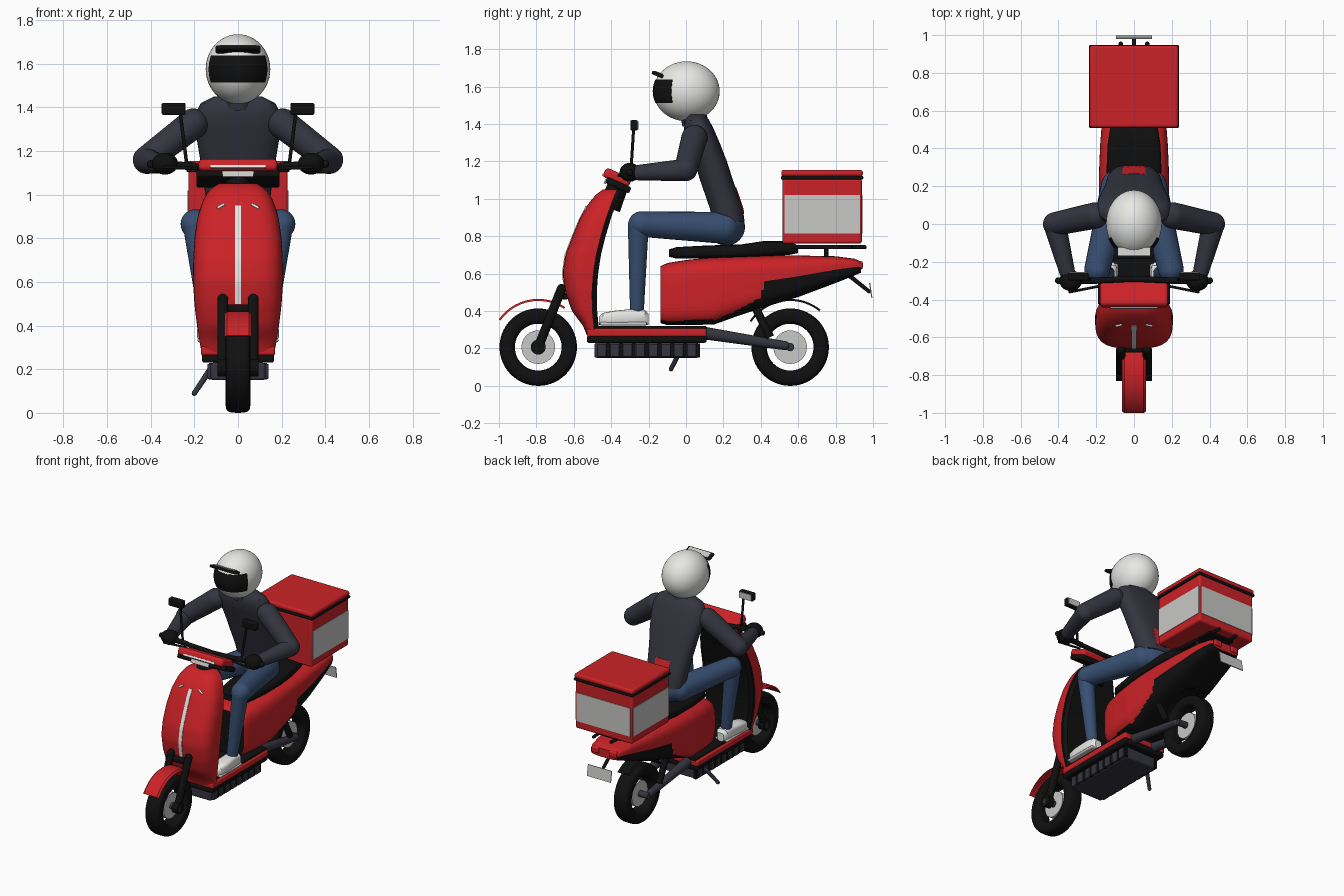
import bpy, bmesh, math
from mathutils import Vector, Matrix

if "Cube" in bpy.data.objects:
    bpy.data.objects.remove(bpy.data.objects["Cube"])


def material(name, r, g, b):
    m = bpy.data.materials.new(name)
    m.use_nodes = True
    m.diffuse_color = (r, g, b, 1)
    m.node_tree.nodes["Principled BSDF"].inputs["Base Color"].default_value = (r, g, b, 1)
    return m


RED = material("bright red", .6, .016, .02)
BLACK = material("black", .005, .005, .005)
WHITE = material("white", .8, .8, .78)
GREY = material("light grey", .58, .58, .57)
STEEL = material("dark steel", .035, .035, .05)
JACKET = material("slate jacket", .035, .035, .052)
DENIM = material("blue denim", .04, .08, .17)
SIDES = (-1, 1)


def finish(name, bm, *mats, bevel=0):
    me = bpy.data.meshes.new(name)
    bmesh.ops.recalc_face_normals(bm, faces=bm.faces)
    bm.to_mesh(me)
    bm.free()
    for m in mats:
        me.materials.append(m)
    ob = bpy.data.objects.new(name, me)
    bpy.context.collection.objects.link(ob)
    if bevel:
        mod = ob.modifiers.new("bevel", "BEVEL")
        mod.width, mod.segments = bevel, 3
    return ob


def box(name, c, s, mat, bevel=0, tilt=0):
    bm = bmesh.new()
    bmesh.ops.create_cube(bm, size=1, matrix=Matrix.Diagonal((*s, 1)))
    ob = finish(name, bm, mat, bevel=bevel)
    ob.location, ob.rotation_euler = c, (tilt, 0, 0)
    return ob


def ball(name, c, s, mat):
    bm = bmesh.new()
    bmesh.ops.create_uvsphere(bm, u_segments=40, v_segments=24, radius=1,
                              matrix=Matrix.Translation(c) @ Matrix.Diagonal((*s, 1)))
    return finish(name, bm, mat)


def rod(name, a, b, r1, r2, mat, round_ends=False):
    a, b = Vector(a), Vector(b)
    turn = (b - a).to_track_quat('Z', 'Y').to_matrix().to_4x4()
    bm = bmesh.new()
    bmesh.ops.create_cone(bm, cap_ends=True, segments=24, radius1=r1, radius2=r2,
                          depth=(b - a).length, matrix=Matrix.Translation((a + b) / 2) @ turn)
    if round_ends:
        for p, r in ((a, r1), (b, r2)):
            bmesh.ops.create_uvsphere(bm, u_segments=24, v_segments=14, radius=r,
                                      matrix=Matrix.Translation(p) @ turn)
    return finish(name, bm, mat)


def loft(name, rings, *mats, rule=None, closed=False, bevel=0):
    bm = bmesh.new()
    vs = [[bm.verts.new(p) for p in ring] for ring in rings]
    n = len(vs[0])
    pairs = list(zip(vs, vs[1:])) + ([(vs[-1], vs[0])] if closed else [])
    for u, v in pairs:
        for i in range(n):
            j = (i + 1) % n
            bm.faces.new((u[i], u[j], v[j], v[i]))
    if not closed:
        bm.faces.new(vs[0])
        bm.faces.new(vs[-1])
    if rule:
        bmesh.ops.recalc_face_normals(bm, faces=bm.faces)
        for f in bm.faces:
            f.material_index = rule(f.calc_center_median(), f.normal)
    return finish(name, bm, *mats, bevel=bevel)


def at(rows, k):
    """Linear lookup of a table whose first column is the key."""
    for a, b in zip(rows, rows[1:]):
        if k <= b[0]:
            t = max(0, (k - a[0]) / (b[0] - a[0]))
            return [p + (q - p) * t for p, q in zip(a, b)]
    return list(rows[-1])


def oval(n, e, turn=2 * math.pi):
    """Rounded unit outline; turn = pi gives only its upper half."""
    last = n if turn > 6 else n - 1
    power = lambda c: math.copysign(abs(c) ** e, c)
    return [(power(math.cos(turn * i / last)), power(math.sin(turn * i / last))) for i in range(n)]


def span(a, b, n):
    return [a + (b - a) * i / n for i in range(n + 1)]


# Wheels, mudguards
def wheel(name, y):
    z, rings = .207, []
    for a in span(0, 2 * math.pi, 56)[:-1]:
        rings.append([(.057 * u, y + (.166 + .041 * v) * math.cos(a), z + (.166 + .041 * v) * math.sin(a))
                      for u, v in oval(20, .6)])
    loft(name + "_tyre", rings, BLACK, closed=True)
    rod(name + "_disc", (-.022, y, z), (.022, y, z), .09, .09, GREY)
    rod(name + "_axle", (-.095, y, z), (.095, y, z), .022, .022, STEEL)


def mudguard(name, y, w, a0, a1, mat):
    rings = []
    for d in span(a0, a1, 20):
        c, s = math.cos(math.radians(d)), math.sin(math.radians(d))
        rings.append([(x, y + r * c, .207 + r * s) for x, r in
                      ((-w, .247), (-w * .8, .258), (w * .8, .258), (w, .247), (w * .8, .25), (-w * .8, .25))])
    loft(name, rings, mat)


wheel("front_wheel", -.79)
wheel("rear_wheel", .557)
mudguard("front_mudguard", -.79, .063, 145, 56, RED)
mudguard("rear_mudguard", .557, .05, 147, 51, BLACK)

# Fork, swing arm, shocks
for s in SIDES:
    rod("fork_leg", (s * .07, -.79, .207), (s * .07, -.665, .52), .025, .025, BLACK, True)
    rod("fork_hub", (s * .05, -.79, .207), (s * .095, -.79, .207), .04, .04, BLACK)
    rod("swing_arm", (s * .085, .08, .285), (s * .085, .53, .215), .034, .024, STEEL, True)
    rod("rear_shock", (s * .1, .35, .46), (s * .1, .45, .26), .022, .022, BLACK)
box("fork_bridge", (0, -.655, .48), (.13, .05, .035), BLACK, .01)
rod("side_stand", (-.12, -.02, .21), (-.2, -.08, .09), .014, .012, STEEL, True)

# Leg shield: z, half width, front y, back y
SHIELD = [(.27, .165, -.53, -.488), (.32, .175, -.55, -.492), (.4, .188, -.61, -.5), (.5, .2, -.645, -.502),
          (.6, .206, -.66, -.495), (.7, .205, -.645, -.48), (.8, .2, -.607, -.455), (.9, .185, -.565, -.425),
          (.97, .162, -.525, -.4), (1.02, .135, -.485, -.38), (1.05, .09, -.445, -.37)]
half = oval(28, .6, math.pi)
levels = span(.27, 1.05, 32)
rings, liner = [], []
for z in levels:
    _, w, f, b = at(SHIELD, z)
    rings.append([(w * u, b + (f - b) * v, z) for u, v in half])
    liner.append([(x, y, z) for x, y in ((-w * .97, b - .01), (w * .97, b - .01),
                                         (w * .85, b + .025), (-w * .85, b + .025))])
loft("leg_shield", rings, RED, BLACK, rule=lambda c, n: int(n.y > .7))
loft("shield_liner", liner, BLACK)
stripe = []
for z in span(.5, .95, 20):
    y = at(SHIELD, z)[2]
    stripe.append([(-.013, y - .004, z), (.013, y - .004, z), (.013, y + .004, z), (-.013, y + .004, z)])
loft("shield_stripe", stripe, WHITE)
for s in SIDES:
    rod("shield_slash", (s * .062, -.533, .957), (s * .095, -.54, .938), .006, .006, WHITE)

# Footboard and battery case
box("footboard", (0, -.21, .285), (.34, .64, .045), RED, .012)
box("footboard_mat", (0, -.2, .31), (.31, .62, .02), BLACK, .005)
box("footboard_base", (0, -.21, .25), (.33, .64, .04), BLACK, .012)
box("battery_case", (0, -.21, .19), (.25, .56, .08), STEEL, .012)
for i in range(8):
    y = -.45 + i * .0686
    for s in SIDES:
        box("battery_fin", (s * .128, y, .19), (.024, .048, .07), STEEL, .005)
        box("battery_groove", (s * .123, y + .034, .19), (.02, .02, .075), BLACK)

# Rear body: y, half width, bottom z, top z, colour split z
BODY = [(-.135, .14, .335, .64, 0), (-.1, .155, .325, .657, 0), (0, .172, .325, .673, 0), (.15, .185, .328, .688, .335),
        (.28, .185, .375, .694, .41), (.4, .18, .415, .697, .47), (.41, .18, .418, .697, .54), (.6, .165, .475, .697, .585),
        (.8, .14, .55, .693, .615), (.9, .12, .59, .68, .63), (.935, .105, .605, .665, .635)]
rings = []
for y in span(-.135, .935, 60):
    _, w, lo, hi, _ = at(BODY, y)
    rings.append([(w * u, y, (lo + hi) / 2 + (hi - lo) / 2 * v) for u, v in oval(64, .5)])
loft("rear_body", rings, RED, BLACK,
     rule=lambda c, n: int(n.z < -.75 or n.y < -.9 or c.z < at(BODY, c.y)[4]))

# Saddle: y, half width, bottom z, top z
SEAT = [(-.09, .09, .69, .73), (-.05, .12, .68, .742), (.1, .14, .68, .75), (.3, .145, .685, .757),
        (.42, .14, .69, .775), (.55, .12, .7, .775), (.6, .1, .71, .75)]
loft("saddle", [[(w * u, y, (a + b) / 2 + (b - a) / 2 * v) for u, v in oval(32, .55)]
                for y, w, a, b in SEAT], BLACK)

# Tail: rack, lamps, number plate
box("rack_plate", (0, .66, .74), (.2, .46, .018), BLACK, .004)
for s in SIDES:
    rod("rack_rail", (s * .12, .41, .742), (s * .07, .955, .742), .011, .011, BLACK, True)
    rod("rack_strut", (s * .09, .75, .66), (s * .09, .75, .74), .012, .012, BLACK)
    box("tail_lamp", (s * .07, .93, .645), (.06, .03, .045), RED, .01)
rod("plate_stem", (0, .86, .6), (0, .985, .5), .012, .01, BLACK)
box("number_plate", (0, .988, .51), (.19, .006, .08), GREY, 0, .15)

# Delivery box
box("cargo_box", (0, .728, .935), (.455, .425, .35), RED, .014)
box("cargo_seal", (0, .728, 1.113), (.474, .44, .018), BLACK, .006)
box("cargo_lid", (0, .728, 1.137), (.47, .436, .036), RED, .014)
for s in SIDES:
    box("cargo_side_panel", (s * .228, .728, .917), (.006, .405, .205), GREY)
box("cargo_back_panel", (0, .941, .917), (.43, .006, .205), GREY)

# Steering head, lamps, handlebar, mirrors
TILT = math.radians(-24)
box("steering_head", (0, -.368, 1.113), (.36, .15, .055), RED, .018, TILT)
box("steering_head_base", (0, -.362, 1.073), (.38, .14, .035), BLACK, .01, TILT)
box("light_bar", (0, -.443, 1.128), (.25, .009, .014), WHITE, 0, TILT)
box("headlamp", (0, -.43, 1.093), (.14, .012, .026), GREY, 0, TILT)
rod("steering_column", (0, -.41, .95), (0, -.36, 1.08), .06, .055, BLACK)
for s in SIDES:
    rod("handlebar", (0, -.29, 1.115), (s * .22, -.3, 1.13), .016, .016, BLACK)
    rod("grip", (s * .2, -.3, 1.13), (s * .4, -.3, 1.14), .018, .018, BLACK, True)
    rod("brake_lever", (s * .19, -.33, 1.12), (s * .34, -.36, 1.125), .007, .007, BLACK, True)
    rod("mirror_stem", (s * .235, -.295, 1.14), (s * .265, -.28, 1.375), .008, .008, BLACK)
    box("mirror_shell", (s * .295, -.278, 1.393), (.11, .04, .055), BLACK, .008)
    box("mirror_glass", (s * .295, -.257, 1.393), (.095, .005, .043), GREY)

# Rider torso: z, half width, centre y, half depth
TORSO = [(.88, .14, .228, .085), (.95, .147, .215, .088), (1.0, .15, .198, .088), (1.1, .163, .163, .088), (1.2, .18, .133, .086),
         (1.3, .196, .095, .085), (1.37, .196, .07, .08), (1.42, .17, .058, .066), (1.45, .11, .055, .045)]
loft("jacket", [[(w * u, y + d * v, z) for u, v in oval(36, .8)] for z, w, y, d in TORSO], JACKET)
patch = []
for z in span(.92, 1.06, 5):
    _, w, y, d = at(TORSO, z)
    patch.append([(x, y + d * (1 - (x / w) ** 2) ** .45 + o, z)
                  for x, o in ((-.06, .004), (0, .004), (.06, .004), (.06, -.003), (0, -.003), (-.06, -.003))])
loft("back_patch", patch, RED)
ball("hips", (0, .215, .85), (.16, .1, .1), DENIM)

# Rider limbs
for s in SIDES:
    rod("thigh", (s * .09, .2, .845), (s * .195, -.24, .865), .085, .068, DENIM, True)
    rod("shin", (s * .197, -.255, .86), (s * .14, -.262, .42), .056, .038, DENIM, True)
    loft("shoe", [[(s * .135 + w * u, y, (.325 + h) / 2 + (h - .325) / 2 * v) for u, v in oval(24, .6)]
                  for y, w, h in ((-.465, .025, .37), (-.445, .045, .39), (-.38, .053, .402),
                                  (-.28, .047, .412), (-.22, .043, .405), (-.2, .025, .385))], WHITE)
    box("shoe_sole", (s * .135, -.335, .332), (.1, .25, .018), GREY, .008)
    rod("upper_arm", (s * .205, .045, 1.325), (s * .42, .0, 1.16), .07, .062, JACKET, True)
    rod("forearm", (s * .42, 0, 1.155), (s * .355, -.25, 1.14), .06, .042, JACKET, True)
    ball("glove", (s * .335, -.3, 1.142), (.06, .055, .05), BLACK)

# Helmet, visor, peak
HEAD = Vector((0, .003, 1.575))
rod("neck", (0, .05, 1.4), (0, .03, 1.5), .07, .07, JACKET)
ball("helmet", HEAD, (.148, .177, .16), WHITE)
rings = []
for z in span(1.513, 1.638, 8):
    k = math.sqrt(1 - ((z - HEAD.z) / .16) ** 2)
    arc = [(math.sin(math.radians(a)), -math.cos(math.radians(a))) for a in span(-63, 63, 24)]
    rings.append([(.151 * k * x, .003 + .181 * k * y, z) for x, y in arc] +
                 [(.14 * k * x, .003 + .168 * k * y, z) for x, y in reversed(arc)])
loft("visor", rings, BLACK)
box("peak", (0, -.152, 1.665), (.205, .065, .02), BLACK, .008, TILT * -.4 - .55)
box("peak_top", (0, -.146, 1.675), (.17, .045, .004), GREY, 0, TILT * -.4 - .55)

# Smooth shading with crisp edges
for ob in bpy.context.scene.objects:
    ob.select_set(ob.type == 'MESH')
    if ob.type == 'MESH':
        bpy.context.view_layer.objects.active = ob
bpy.ops.object.shade_smooth_by_angle(angle=math.radians(38))
